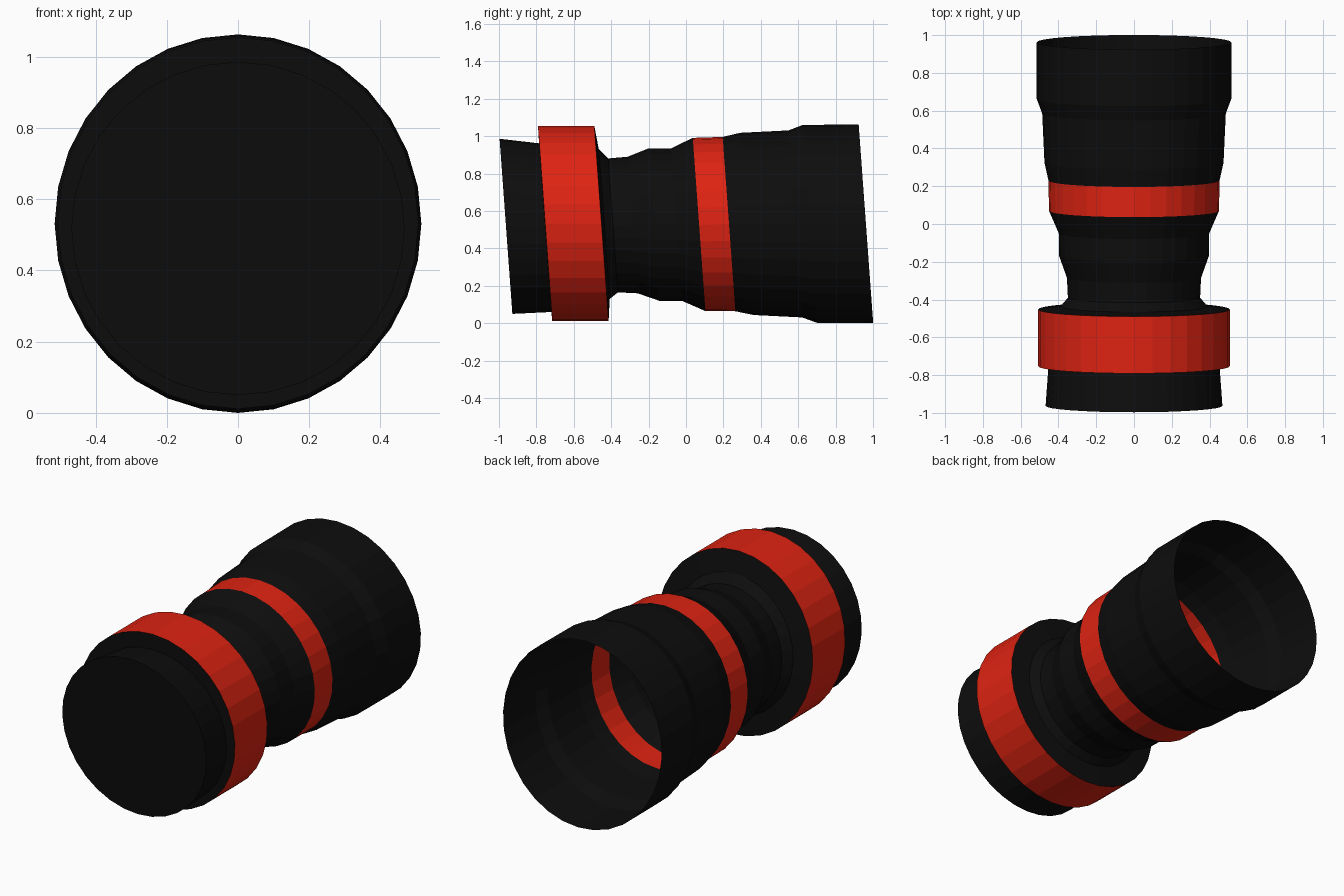
import bpy, bmesh, math

if "Cube" in bpy.data.objects:
    bpy.data.objects.remove(bpy.data.objects["Cube"])

SIDES = 32
SHEAR = 0.073  # every ring leans slightly towards the front at its top


def material(name, color):
    m = bpy.data.materials.new(name)
    m.diffuse_color = color
    m.use_nodes = True
    m.node_tree.nodes["Principled BSDF"].inputs["Base Color"].default_value = m.diffuse_color
    return m


black = material("black", (0.004, 0.004, 0.004, 1))
red = material("red", (0.73, 0.017, 0.006, 1))


def sleeve(name, rings, mat, cap_front=False):
    """Loft of leaning rings; ring = (centre y, centre z, x radius, z radius)."""
    bm = bmesh.new()
    loops = []
    for y, zc, rx, rz in rings:
        loop = []
        for i in range(SIDES):
            a = 2 * math.pi * i / SIDES
            dz = rz * math.cos(a)
            loop.append(bm.verts.new((rx * math.sin(a), y - SHEAR * dz, zc + dz)))
        loops.append(loop)
    for a, b in zip(loops, loops[1:]):
        for i in range(SIDES):
            j = (i + 1) % SIDES
            bm.faces.new((a[i], a[j], b[j], b[i]))
    if cap_front:
        bm.faces.new(loops[0][::-1])
    bm.normal_update()
    # make the walls face outward
    if not cap_front:
        f = max(bm.faces, key=lambda f: f.calc_center_median().x)
        if f.normal.x < 0:
            bmesh.ops.reverse_faces(bm, faces=bm.faces[:])
    else:
        bmesh.ops.recalc_face_normals(bm, faces=bm.faces[:])
        cap = min(bm.faces, key=lambda f: f.calc_center_median().y)
        if cap.normal.y > 0:
            bmesh.ops.reverse_faces(bm, faces=bm.faces[:])
    me = bpy.data.meshes.new(name)
    bm.to_mesh(me)
    bm.free()
    me.materials.append(mat)
    ob = bpy.data.objects.new(name, me)
    bpy.context.collection.objects.link(ob)
    return ob


# Rings where the coloured bands begin and end
front_a = (-0.753, 0.533, 0.507, 0.522)
front_b = (-0.452, 0.533, 0.507, 0.522)
rear_a = (0.07, 0.528, 0.45, 0.463)
rear_b = (0.23, 0.530, 0.453, 0.466)

# Closed front end with its shoulder
sleeve("front_cap", [(-0.9625, 0.518, 0.468, 0.468),
                     (-0.753, 0.511, 0.453, 0.451), front_a], black, True)
# Wide coloured grip
sleeve("front_band", [front_a, front_b], red)
# Narrow stepped waist
sleeve("waist", [front_b,
                 (-0.437, 0.530, 0.39, 0.40),
                 (-0.390, 0.523, 0.35, 0.358),
                 (-0.285, 0.525, 0.355, 0.365),
                 (-0.17, 0.527, 0.396, 0.408),
                 (-0.05, 0.527, 0.398, 0.408), rear_a], black)
# Thin coloured ring
sleeve("rear_band", [rear_a, rear_b], red)
# Open rear barrel
sleeve("rear_barrel", [rear_b,
                       (0.325, 0.531, 0.474, 0.487),
                       (0.585, 0.531, 0.486, 0.500),
                       (0.662, 0.531, 0.515, 0.529),
                       (0.962, 0.5315, 0.515, 0.5315)], black)
